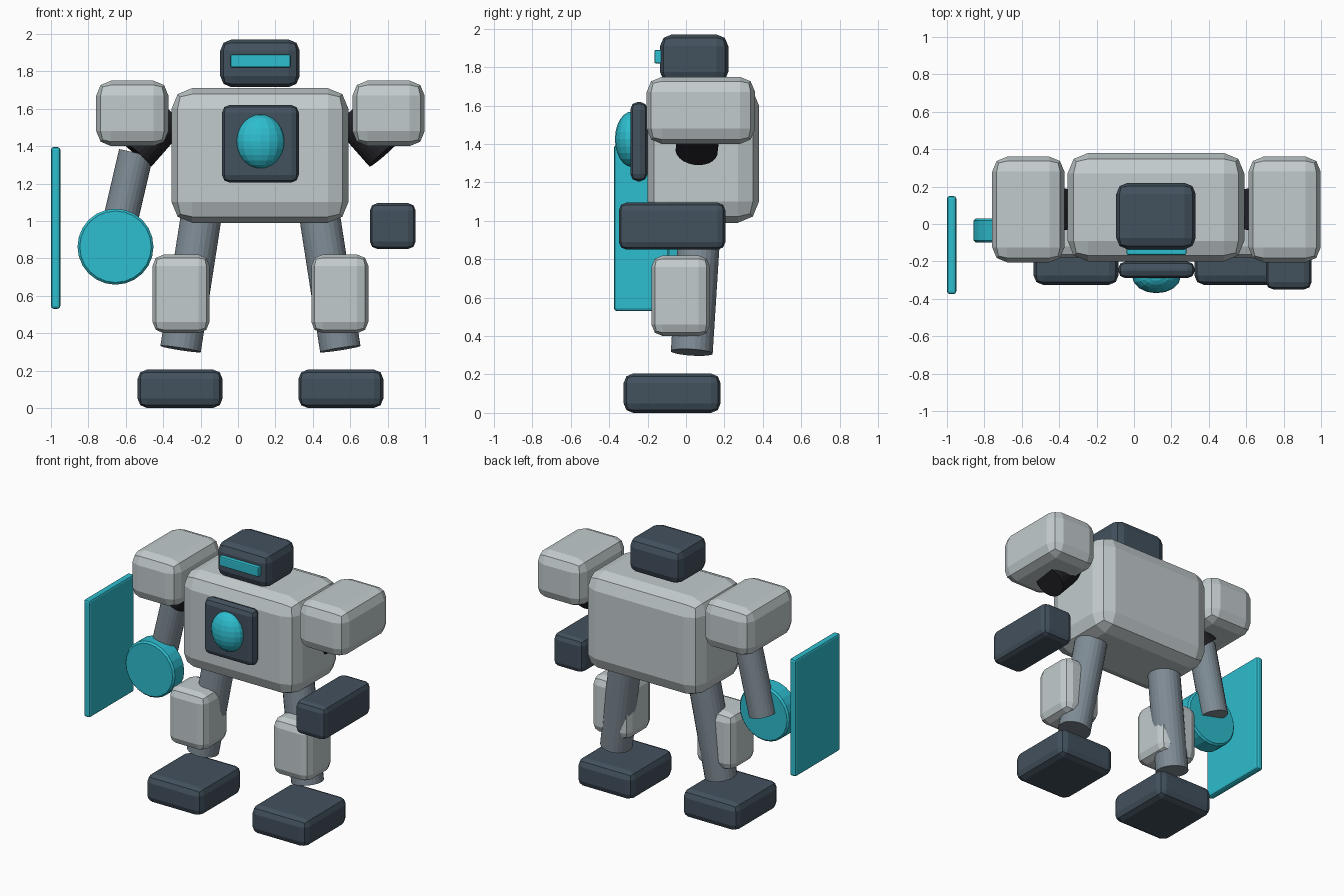
import bpy
from mathutils import Vector

cube = bpy.data.objects.get("Cube")
if cube:
    bpy.data.objects.remove(cube, do_unlink=True)

MID = 0.12  # x of the body's mirror plane


def material(name, rgb):
    m = bpy.data.materials.new(name)
    m.use_nodes = True
    m.diffuse_color = (*rgb, 1)
    m.node_tree.nodes["Principled BSDF"].inputs["Base Color"].default_value = (*rgb, 1)
    return m


armor = material("light grey armor", (0.54, 0.60, 0.61))
slate = material("dark slate", (0.055, 0.082, 0.11))
cyan = material("cyan glow", (0.027, 0.51, 0.62))
steel = material("steel grey", (0.21, 0.26, 0.30))
black = material("black joint", (0.015, 0.015, 0.019))


def finish(name, mat, bevel=0, segments=2):
    ob = bpy.context.object
    ob.name = name
    ob.data.materials.append(mat)
    if bevel:
        mod = ob.modifiers.new("Bevel", "BEVEL")
        mod.width = bevel
        mod.segments = segments
        mod.limit_method = "ANGLE"
    return ob


def box(name, mat, x, y, z, bevel):
    """Bevelled box spanning the given (low, high) ranges."""
    bpy.ops.mesh.primitive_cube_add(size=1, location=[sum(r) / 2 for r in (x, y, z)])
    bpy.context.object.scale = [r[1] - r[0] for r in (x, y, z)]
    bpy.ops.object.transform_apply(location=False, rotation=False, scale=True)
    return finish(name, mat, bevel)


def rod(name, mat, start, end, radius, bevel=0):
    """Cylinder between two points."""
    a, b = Vector(start), Vector(end)
    bpy.ops.mesh.primitive_cylinder_add(
        vertices=24, radius=radius, depth=(b - a).length, location=(a + b) / 2,
        rotation=(b - a).to_track_quat("Z", "Y").to_euler())
    return finish(name, mat, bevel, 1)


# Torso, head and chest
box("torso", armor, (-0.355, 0.59), (-0.20, 0.38), (0.99, 1.71), 0.11)
box("head", slate, (-0.095, 0.33), (-0.135, 0.22), (1.715, 1.97), 0.06)
box("visor", cyan, (-0.04, 0.28), (-0.165, -0.10), (1.82, 1.89), 0.008)
box("chest_plate", slate, (-0.085, 0.325), (-0.29, -0.20), (1.205, 1.62), 0.04)
bpy.ops.mesh.primitive_uv_sphere_add(segments=16, ring_count=12, radius=1,
                                     location=(MID, -0.28, 1.425))
bpy.context.object.scale = (0.13, 0.09, 0.145)
finish("chest_orb", cyan)

# Paired limbs
for side, s in (("left", 1), ("right", -1)):
    def span(a, b):
        return sorted((MID + s * a, MID + s * b))

    def at(x, y, z):
        return (MID + s * x, y, z)

    box(side + "_shoulder_pad", armor, span(0.492, 0.878), (-0.205, 0.36), (1.40, 1.75), 0.08)
    rod(side + "_upper_arm", black, at(0.48, 0.08, 1.573), at(0.665, 0.055, 1.363), 0.11)
    rod(side + "_leg", steel, at(0.305, 0.08, 1.10), at(0.427, 0.03, 0.315), 0.11)
    box(side + "_knee_guard", armor, span(0.272, 0.577), (-0.18, 0.125), (0.40, 0.82), 0.06)
    box(side + "_foot", slate, span(0.203, 0.657), (-0.325, 0.18), (0.0, 0.205), 0.05)

# Right forearm with round hand disc, and the shield beside it
rod("right_forearm", steel, (-0.545, 0.055, 1.363), (-0.66, 0.05, 0.87), 0.093)
rod("hand_disc", cyan, (-0.655, 0.03, 0.862), (-0.655, -0.10, 0.862), 0.203, 0.012)
box("shield", cyan, (-1.0, -0.95), (-0.375, 0.15), (0.53, 1.395), 0.015)

# Left hand block
box("left_hand_block", slate, (0.705, 0.95), (-0.35, 0.205), (0.85, 1.095), 0.04)
